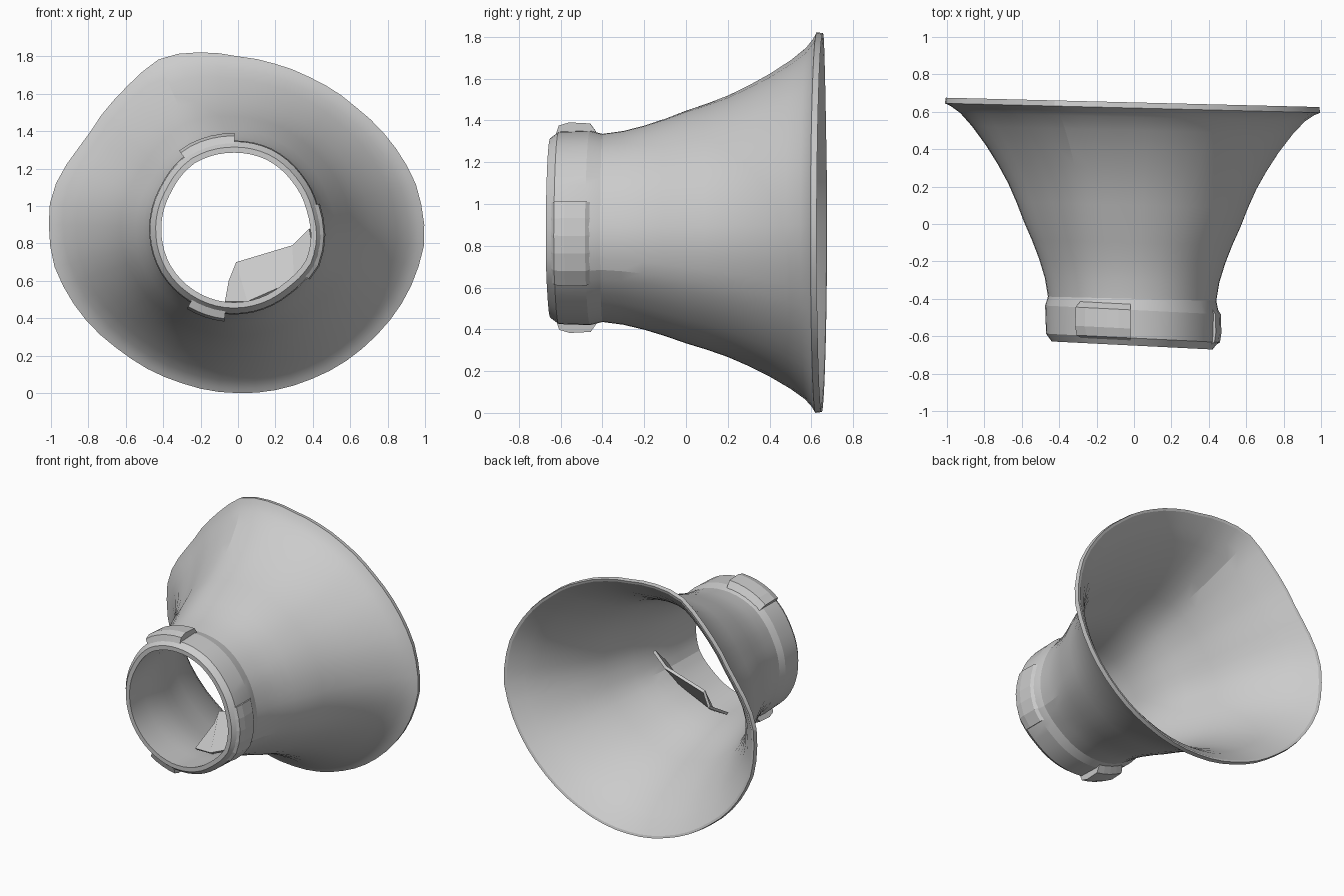
import bpy, bmesh
from math import sin, cos, pi, atan2, hypot, radians

if "Cube" in bpy.data.objects:
    bpy.data.objects.remove(bpy.data.objects["Cube"])

N = 56
NECK_C, RIM_C = (-0.02, 0.89), (0.0, 0.9)

# Cross-section outlines (x, z) of the narrow neck and the wide rim
NECK = [(.44, .83), (.42, .97), (.33, 1.16), (.18, 1.29), (-.03, 1.335), (-.26, 1.27),
        (-.4, 1.1), (-.46, .86), (-.4, .65), (-.25, .5), (-.09, .44), (.28, .55), (.41, .69)]
RIM = [(1, .82), (.95, 1.12), (.82, 1.34), (.64, 1.52), (.4, 1.68), (.2, 1.76), (0, 1.8),
       (-.4, 1.8), (-.62, 1.61), (-.81, 1.36), (-1, 1.06), (-.99, .7), (-.86, .45),
       (-.62, .22), (-.32, .06), (0, 0), (.38, .07), (.7, .27), (.91, .54)]


def polar(points, c):
    p = sorted((atan2(z - c[1], x - c[0]) % (2 * pi), hypot(x - c[0], z - c[1]))
               for x, z in points)
    return [(p[-1][0] - 2 * pi, p[-1][1])] + p + [(p[0][0] + 2 * pi, p[0][1])]


NECK_P, RIM_P = polar(NECK, NECK_C), polar(RIM, RIM_C)


def radius(table, a):
    a %= 2 * pi
    for (a0, r0), (a1, r1) in zip(table, table[1:]):
        if a0 <= a <= a1:
            return r0 + (r1 - r0) * (a - a0) / (a1 - a0)


def point(a, y, t, off):
    r = radius(NECK_P, a) * (1 - t) + radius(RIM_P, a) * t + off
    cx = NECK_C[0] * (1 - t) + RIM_C[0] * t
    cz = NECK_C[1] * (1 - t) + RIM_C[1] * t
    x = cx + r * cos(a)
    tilt = -0.05 if y < -0.4 else -0.025
    return (x, y + tilt * x, max(0, cz + r * sin(a)))


def make(name, verts, faces):
    me = bpy.data.meshes.new(name)
    me.from_pydata(verts, [], faces)
    bm = bmesh.new()
    bm.from_mesh(me)
    bmesh.ops.recalc_face_normals(bm, faces=bm.faces)
    bm.to_mesh(me)
    bm.free()
    ob = bpy.data.objects.new(name, me)
    bpy.context.collection.objects.link(ob)
    return ob


def loft(name, profile, a0, a1, n, closed):
    """Sweep a closed (y, flare, offset) profile around the horn axis."""
    m = len(profile)
    cols = n if closed else n + 1
    verts = [point(a0 + (a1 - a0) * i / n, *p) for i in range(cols) for p in profile]
    faces = [(i * m + j, i * m + (j + 1) % m,
              (i + 1) % cols * m + (j + 1) % m, (i + 1) % cols * m + j)
             for i in range(n) for j in range(m)]
    if not closed:
        faces += [tuple(range(m)), tuple(range(n * m, n * m + m))]
    return make(name, verts, faces)


# Flared shell: collar, neck, flare, rim lip, then back along the inside
FLARE = [(-.4, 0), (-.3, .03), (-.2, .085), (-.1, .155), (0, .235), (.1, .305), (.2, .385),
         (.3, .485), (.4, .6), (.5, .735), (.57, .85)]
outer = [(-.65, 0, -.02), (-.61, 0, .01), (-.46, 0, .015)] + [(y, t, 0) for y, t in FLARE]
lip = [(.605, .94, 0), (.62, 1, 0), (.65, .99, 0), (.645, .955, 0)]
inner = [(y, t, -.03) for y, t in reversed(FLARE)] + [(-.46, 0, -.035), (-.65, 0, -.05)]
horn = loft("flared_horn", outer + lip + inner, 0, 2 * pi, N, True)
bpy.context.view_layer.objects.active = horn
horn.select_set(True)
bpy.ops.object.shade_smooth_by_angle(angle=radians(14))

# Raised pads on the collar, above and below
PAD = [(-.63, 0, -.02), (-.61, 0, .04), (-.56, 0, .055), (-.46, 0, .05), (-.41, 0, -.02)]
loft("collar_top_pad", PAD, radians(90), radians(126), 5, False)
loft("collar_bottom_pad", PAD, radians(240), radians(264), 4, False)
loft("collar_side_pad", [(y, t, o * .5) for y, t, o in PAD], radians(-35), radians(15), 5, False)

# Torn flap of sheet inside the lower right of the neck
edge = [(-.05, .6), (-.01, .7), (.29, .79), (.38, .88)]
base = [(-.07, .49), (.05, .49), (.3, .6), (.41, .72)]
top = [(x, -.2, z) for x, z in edge]
bot = [(x, -.38, z) for x, z in base]
flap = make("inner_flap", top + bot, [(i, i + 1, i + 5, i + 4) for i in range(3)])
flap.modifiers.new("thickness", 'SOLIDIFY').thickness = 0.02
